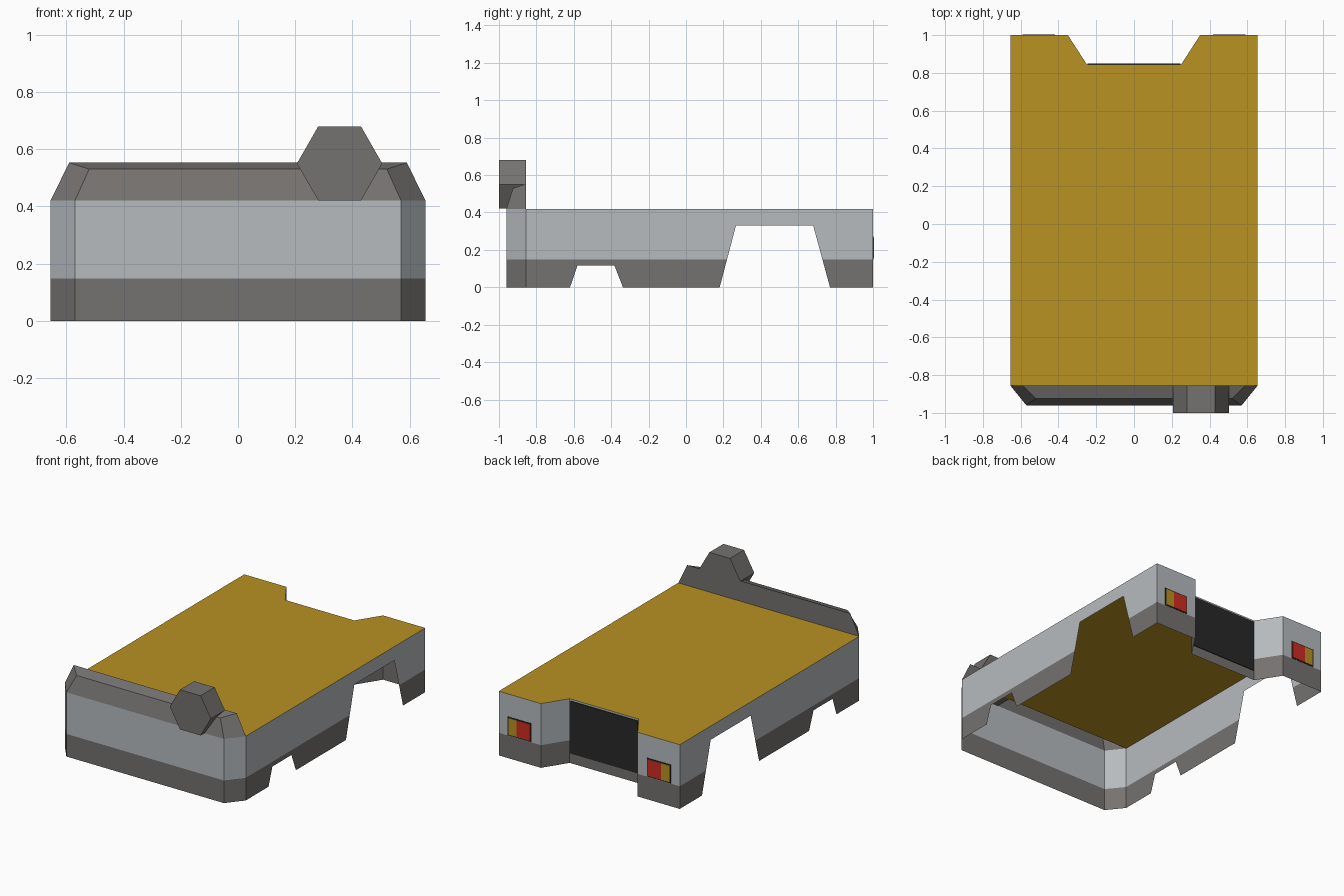
import bpy, bmesh, math
from mathutils import Vector

if "Cube" in bpy.data.objects:
    bpy.data.objects.remove(bpy.data.objects["Cube"])


def material(name, rgb):
    m = bpy.data.materials.new(name)
    lin = [((c / 255 + 0.055) / 1.055) ** 2.4 for c in rgb]
    m.diffuse_color = (*lin, 1)
    m.use_nodes = True
    m.node_tree.nodes["Principled BSDF"].inputs["Base Color"].default_value = m.diffuse_color
    return m


SILVER = material("light grey", (182, 187, 190))
GREY = material("dark grey", (117, 114, 112))
OCHRE = material("ochre", (186, 146, 34))
BLACK = material("black", (40, 40, 40))
RED = material("red", (205, 44, 34))


def finish(name, bm, *mats):
    mesh = bpy.data.meshes.new(name)
    bm.to_mesh(mesh)
    bm.free()
    for m in mats:
        mesh.materials.append(m)
    obj = bpy.data.objects.new(name, mesh)
    bpy.context.collection.objects.link(obj)
    return obj


def face(bm, pts):
    return bm.faces.new([bm.verts.new(p) for p in pts])


def plate(name, mat, x0, x1, y0, y1, z0, z1):
    bm = bmesh.new()
    bmesh.ops.create_cube(bm, size=1)
    for v in bm.verts:
        v.co = ((x0 + x1) / 2 + v.co.x * (x1 - x0),
                (y0 + y1) / 2 + v.co.y * (y1 - y0),
                (z0 + z1) / 2 + v.co.z * (z1 - z0))
    return finish(name, bm, mat)


TOP, BAND, W = 0.42, 0.148, 0.655
LIP_Y = -0.855

# Bottom edge of the side walls (y, z), with a small and a large wheel cutout
side = [(LIP_Y, 0), (-0.62, 0), (-0.58, 0.117), (-0.383, 0.117), (-0.337, 0),
        (0.18, 0), (0.267, 0.33), (0.68, 0.33), (0.77, 0), (1, 0)]

# Walls: counterclockwise path of (x, y, bottom z) around the open shell
path = [(-0.57, -0.96, 0), (0.57, -0.96, 0)]
path += [(W, y, z) for y, z in side]
path += [(0.35, 1, 0), (0.25, 0.845, 0), (-0.25, 0.845, 0), (-0.35, 1, 0)]
path += [(-W, y, z) for y, z in reversed(side)]
bm = bmesh.new()
for a, b in zip(path, path[1:] + path[:1]):
    face(bm, [a, b, (b[0], b[1], TOP), (a[0], a[1], TOP)])
bmesh.ops.remove_doubles(bm, verts=bm.verts, dist=1e-4)
bmesh.ops.bisect_plane(bm, geom=bm.verts[:] + bm.edges[:] + bm.faces[:],
                       plane_co=(0, 0, BAND), plane_no=(0, 0, 1))
for f in bm.faces:
    f.material_index = int(f.calc_center_median().z < BAND)
finish("body_walls", bm, SILVER, GREY)

# Flat top deck with the rear notch
bm = bmesh.new()
face(bm, [(x, y, TOP) for x, y in
          [(-W, LIP_Y), (W, LIP_Y), (W, 1), (0.35, 1), (0.25, 0.845),
           (-0.25, 0.845), (-0.35, 1), (-W, 1)]])
finish("top_deck", bm, OCHRE)

# Raised front lip, open underneath
bm = bmesh.new()
low = [bm.verts.new(p) for p in [(-W, LIP_Y, TOP), (-0.57, -0.96, TOP),
                                 (0.57, -0.96, TOP), (W, LIP_Y, TOP)]]
high = [bm.verts.new(p) for p in [(-0.59, LIP_Y, 0.553), (-0.52, -0.925, 0.53),
                                  (0.52, -0.925, 0.53), (0.59, LIP_Y, 0.553)]]
for i in range(4):
    j = (i + 1) % 4
    bm.faces.new([low[i], low[j], high[j], high[i]])
bm.faces.new(high)
finish("front_lip", bm, GREY)

# Hexagonal lamp housing
bm = bmesh.new()
ring = [(0.355 + 0.149 * math.cos(i * math.pi / 3),
         0.55 + 0.15 * math.sin(i * math.pi / 3)) for i in range(6)]
front = face(bm, [(x, -1, z) for x, z in ring])
ext = bmesh.ops.extrude_face_region(bm, geom=[front], use_keep_orig=True)
for v in ext["geom"]:
    if isinstance(v, bmesh.types.BMVert):
        v.co += Vector((0, 0.145, 0))
bmesh.ops.recalc_face_normals(bm, faces=bm.faces)
finish("lamp_housing", bm, GREY)

# Dark rear panel in the notch
plate("rear_panel", BLACK, -0.245, 0.245, 0.845, 0.85, 0.065, 0.408)

# Rear lights: black frame, red inside, ochre outside
for s, label in ((-1, "left"), (1, "right")):
    for part, mat, a, b, y, z0, z1 in (
            ("frame", BLACK, 0.418, 0.59, 0.997, 0.15, 0.272),
            ("stop", RED, 0.425, 0.522, 0.999, 0.157, 0.265),
            ("signal", OCHRE, 0.522, 0.583, 0.999, 0.157, 0.265)):
        x0, x1 = sorted((s * a, s * b))
        plate(f"{label}_light_{part}", mat, x0, x1, y, y + 0.005, z0, z1)
